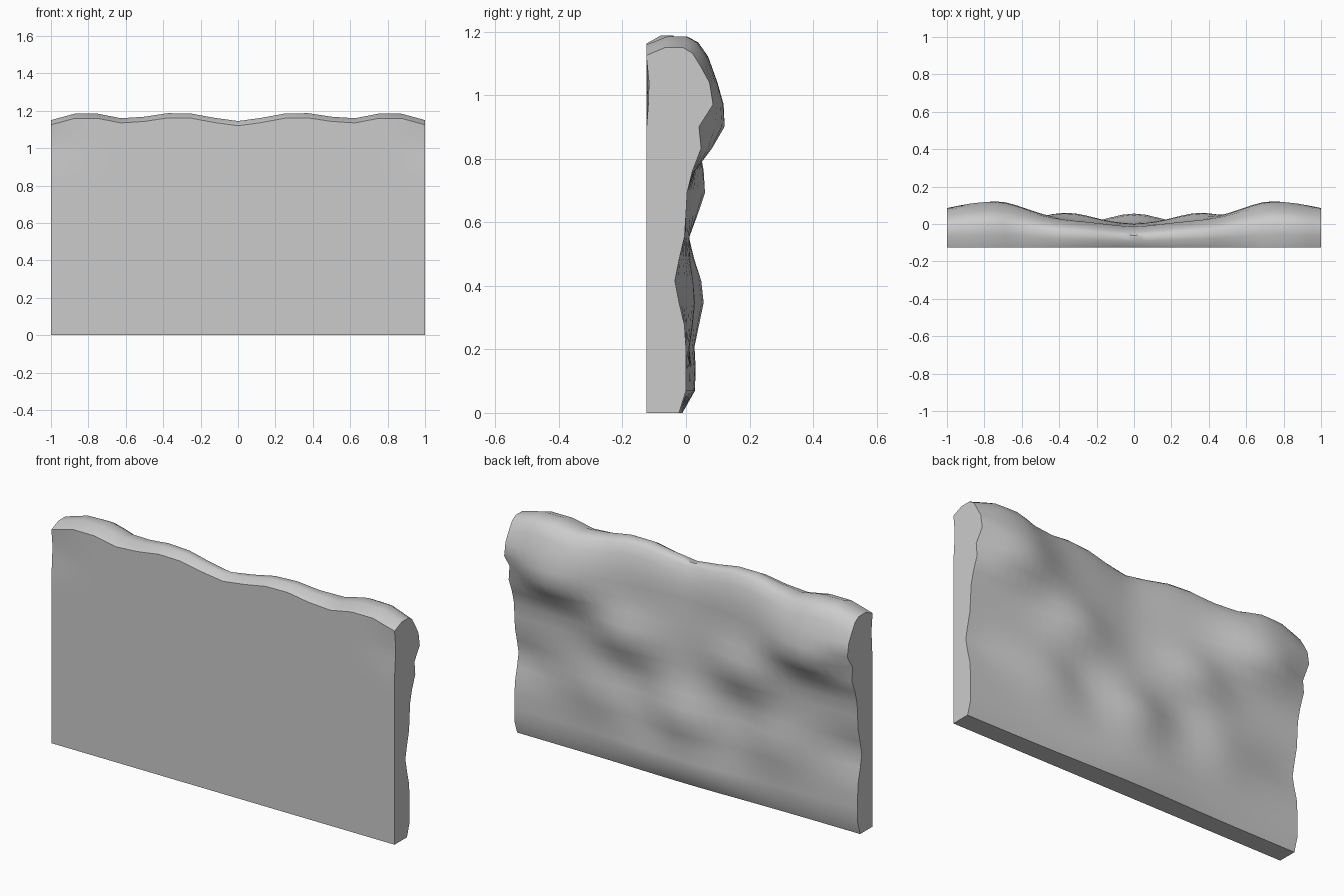
import bpy, bmesh, math

if "Cube" in bpy.data.objects:
    bpy.data.objects.remove(bpy.data.objects["Cube"])

# Mirrored relief on the back: centre |x|, centre z, height, width, spread in z
BUMPS = [
    (0.00, 1.04, -0.018, 0.14, 0.14),   # upper centre hollow
    (0.00, 0.36, 0.056, 0.13, 0.10),    # centre mound
    (0.36, 0.71, 0.060, 0.14, 0.09),    # upper side lumps
    (0.32, 0.46, -0.020, 0.10, 0.08),   # side hollows
    (0.50, 0.36, 0.030, 0.14, 0.10),    # lower ridges
    (1.00, 0.415, -0.035, 0.15, 0.07),  # dips at the ends
    (1.00, 0.89, -0.055, 0.10, 0.035),  # undercut of the end swellings
    (0.00, 0.10, 0.030, 0.28, 0.07),    # bulge near the foot
]
TOP = [(0, 1.145), (0.125, 1.162), (0.25, 1.185), (0.375, 1.187), (0.5, 1.168),
       (0.625, 1.16), (0.75, 1.184), (0.875, 1.184), (1, 1.15)]
FRONT_Y = -0.125
COLS, ROWS = 32, 15


def gauss(d, s):
    return math.exp(-0.5 * (d / s) ** 2)


def top_height(x):
    for (x0, z0), (x1, z1) in zip(TOP, TOP[1:]):
        if x <= x1:
            return z0 + (z1 - z0) * (x - x0) / (x1 - x0)
    return TOP[-1][1]


def back_y(x, z):
    # corner swellings, steeper toward the middle and below
    dx, dz = x - 0.76, z - 0.91
    y = 0.124 * gauss(dx, 0.32 if dx > 0 else 0.19) * gauss(dz, 0.19 if dz > 0 else 0.085)
    y += 0.012 * gauss(z - 1.05, 0.15) * gauss(x - 0.3, 0.2)
    for cx, cz, h, sx, sz in BUMPS:
        y += h * gauss(x - cx, sx) * gauss(z - cz, sz)
    return y - 0.022 * max(0, 1 - z / 0.07)


def front_y(x, z):
    return FRONT_Y + 0.009 * gauss(x - 1, 0.1) * gauss(z - 1.02, 0.06)


# Cross-section at one x: back from foot up, rounded top, front back down
def section(x):
    a, top = abs(x), top_height(abs(x))
    zs = [1.04 * i / ROWS for i in range(ROWS + 1)]
    pts = [(back_y(a, z), z) for z in zs]
    depth = pts[-1][0] - FRONT_Y
    for f, drop in ((0.87, 0.063), (0.73, 0.018), (0.58, 0), (0.30, 0), (0, 0.025)):
        pts.append((FRONT_Y + f * depth, top - drop))
    pts += [(front_y(a, z), z) for z in reversed(zs)]
    return pts


bm = bmesh.new()
rings = []
for c in range(COLS + 1):
    x = -1 + 2 * c / COLS
    rings.append([bm.verts.new((x, y, z)) for y, z in section(x)])
for r0, r1 in zip(rings, rings[1:]):
    for i in range(len(r0)):
        j = (i + 1) % len(r0)
        bm.faces.new((r0[i], r0[j], r1[j], r1[i]))
bm.faces.new(rings[0])
bm.faces.new(rings[-1][::-1])
bmesh.ops.recalc_face_normals(bm, faces=bm.faces[:])
mesh = bpy.data.meshes.new("rough_wall")
bm.to_mesh(mesh)
bm.free()

wall = bpy.data.objects.new("rough_wall", mesh)
bpy.context.collection.objects.link(wall)
bpy.context.view_layer.objects.active = wall
wall.select_set(True)
bpy.ops.object.shade_smooth_by_angle(angle=math.radians(45))
